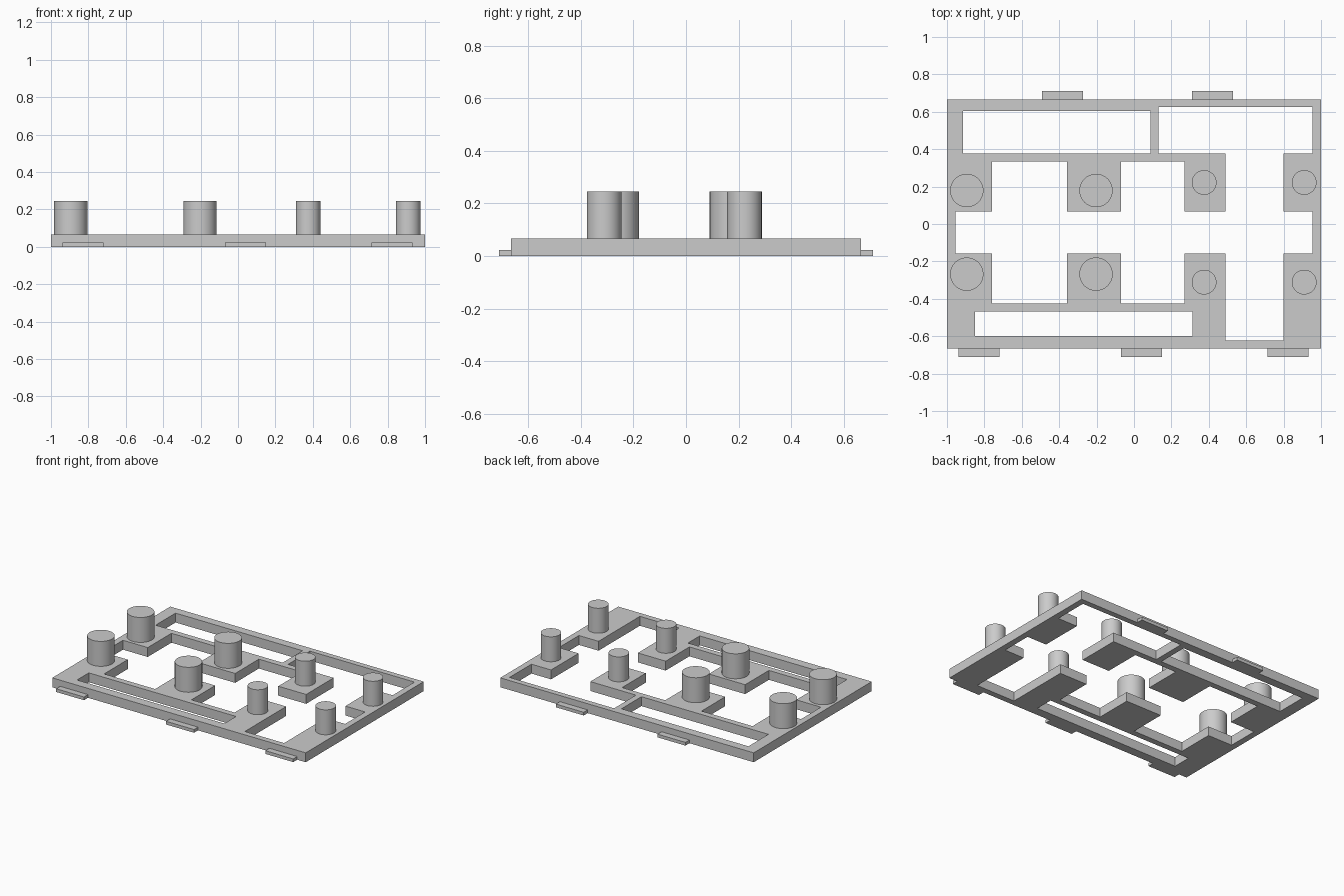
import bpy
import bmesh
import math

cube = bpy.data.objects.get("Cube")
if cube:
    bpy.data.objects.remove(cube)

PLATE_TOP, PEG_TOP, TAB_TOP = 0.067, 0.245, 0.023
EDGE, TAB_EDGE = 0.665, 0.71

grey = bpy.data.materials.new("plain_grey")
grey.use_nodes = True
color = (0.6, 0.6, 0.6, 1)
grey.diffuse_color = color
grey.node_tree.nodes["Principled BSDF"].inputs["Base Color"].default_value = color


def add_object(name, bm):
    bmesh.ops.recalc_face_normals(bm, faces=bm.faces[:])
    mesh = bpy.data.meshes.new(name)
    bm.to_mesh(mesh)
    bm.free()
    mesh.materials.append(grey)
    obj = bpy.data.objects.new(name, mesh)
    bpy.context.collection.objects.link(obj)
    return obj


def slab(name, rects, height):
    """Join overlapping rectangles (x0, x1, y0, y1) into one clean raised slab."""
    xs = sorted({x for r in rects for x in r[:2]})
    ys = sorted({y for r in rects for y in r[2:]})
    bm = bmesh.new()
    for x0, x1 in zip(xs, xs[1:]):
        for y0, y1 in zip(ys, ys[1:]):
            cx, cy = (x0 + x1) / 2, (y0 + y1) / 2
            if any(a < cx < b and c < cy < d for a, b, c, d in rects):
                corners = ((x0, y0), (x1, y0), (x1, y1), (x0, y1))
                bm.faces.new([bm.verts.new((x, y, 0)) for x, y in corners])
    bmesh.ops.remove_doubles(bm, verts=bm.verts[:], dist=0.0001)
    top = bmesh.ops.extrude_face_region(bm, geom=bm.faces[:], use_keep_orig=True)["geom"]
    bmesh.ops.translate(bm, vec=(0, 0, height),
                        verts=[v for v in top if isinstance(v, bmesh.types.BMVert)])
    bmesh.ops.dissolve_limit(bm, angle_limit=0.01, verts=bm.verts[:], edges=bm.edges[:])
    return add_object(name, bm)


# Frame: outer rails, cross bars and the pads that carry the pegs
back_bar, front_bar = (0.335, 0.378), (-0.467, -0.424)
rails = [
    (-1, -0.955, -EDGE, EDGE), (0.955, 1, -EDGE, EDGE),
    (-1, 0.13, 0.603, EDGE), (0.13, 1, 0.625, EDGE),
    (-1, 0.49, -EDGE, -0.6), (0.49, 1, -EDGE, -0.623),
    (-1, 0.49, *back_bar), (-1, 0.49, *front_bar),
    (0.087, 0.13, 0.335, EDGE), (-1, -0.915, 0.335, EDGE),
    (-1, -0.85, -EDGE, -0.424), (0.312, 0.49, -EDGE, -0.424),
    (0.80, 1, -EDGE, -0.424),
]
pad_spans = [(-1, -0.76), (-0.357, -0.07), (0.27, 0.49), (0.80, 1)]
pads = [(*span, *depth) for span in pad_spans
        for depth in ((0.068, 0.378), (-0.467, -0.157))]
slab("frame", rails + pads, PLATE_TOP)

# Low tabs on the front and back edges
for side, starts in (("front", (-0.938, -0.07, 0.713)), ("back", (-0.493, 0.31))):
    y0, y1 = (-TAB_EDGE, -EDGE) if side == "front" else (EDGE, TAB_EDGE)
    for i, x in enumerate(starts):
        slab(f"{side}_tab_{i + 1}", [(x, x + 0.22, y0, y1)], TAB_TOP)

# Round pegs: thick pairs on the right, thin pairs on the left
for size, radius, x_positions, y_positions in (
        ("thick", 0.089, (-0.894, -0.203), (0.179, -0.268)),
        ("thin", 0.066, (0.375, 0.91), (0.222, -0.311))):
    for i, x in enumerate(x_positions):
        for row, y in zip(("back", "front"), y_positions):
            bm = bmesh.new()
            bmesh.ops.create_cone(bm, cap_ends=True, segments=64, radius1=radius,
                                  radius2=radius, depth=PEG_TOP - PLATE_TOP)
            peg = add_object(f"{size}_peg_{row}_{i + 1}", bm)
            peg.location = (x, y, (PEG_TOP + PLATE_TOP) / 2)
            bpy.ops.object.select_all(action="DESELECT")
            peg.select_set(True)
            bpy.context.view_layer.objects.active = peg
            bpy.ops.object.shade_smooth_by_angle(angle=math.radians(30))
